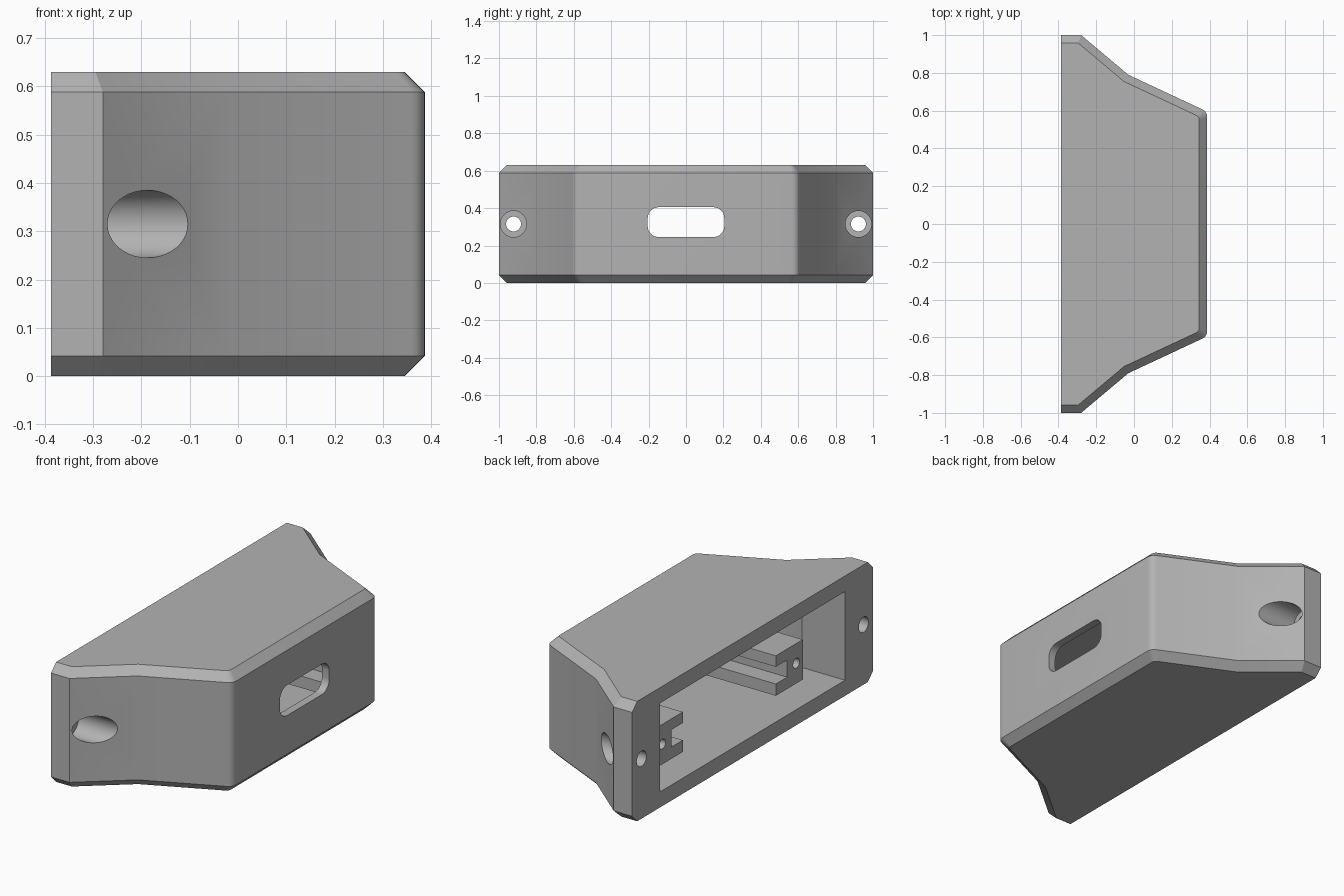
import bpy, math
from mathutils import Vector

cube = bpy.data.objects.get("Cube")
if cube:
    bpy.data.objects.remove(cube)

H, CH, MID = 0.63, 0.042, 0.315
BACK, FRONT = -0.387, 0.387

grey = bpy.data.materials.new("plain_grey")
grey.use_nodes = True
grey.diffuse_color = (0.45, 0.45, 0.45, 1)
grey.node_tree.nodes["Principled BSDF"].inputs["Base Color"].default_value = grey.diffuse_color


def loft(name, rings):
    """Closed solid through rings of equal point count."""
    n = len(rings[0])
    verts = [p for r in rings for p in r]
    faces = [list(range(n))[::-1], [len(verts) - n + i for i in range(n)]]
    for k in range(len(rings) - 1):
        for i in range(n):
            j = (i + 1) % n
            faces.append([k * n + i, k * n + j, (k + 1) * n + j, (k + 1) * n + i])
    me = bpy.data.meshes.new(name)
    me.from_pydata(verts, [], faces)
    me.materials.append(grey)
    ob = bpy.data.objects.new(name, me)
    bpy.context.collection.objects.link(ob)
    return ob


def along_x(name, yz, x0, x1):
    return loft(name, [[(x, y, z) for y, z in yz] for x in (x0, x1)])


def circle(y, z, r, n=40):
    return [(y + r * math.cos(a), z + r * math.sin(a))
            for a in (2 * math.pi * i / n for i in range(n))]


def cut(target, tool):
    mod = target.modifiers.new("cut", "BOOLEAN")
    mod.operation, mod.solver, mod.object = "DIFFERENCE", "EXACT", tool
    bpy.context.view_layer.objects.active = target
    bpy.ops.object.modifier_apply(modifier=mod.name)
    bpy.data.objects.remove(tool)


def mirrored(half):
    """Half outline at positive y, completed counter-clockwise."""
    return [(x, -y) for x, y in half] + half[::-1]


def inset(half, d):
    """Move the side walls inward, keeping the back plane in place."""
    pts = [Vector(p) for p in half] + [Vector((FRONT, 0))]
    normals = []
    for a, b in zip(pts, pts[1:]):
        t = (b - a).normalized()
        normals.append(Vector((t.y, -t.x)))
    out = [pts[0] + normals[0] * d]
    for p, n1, n2 in zip(pts[1:], normals, normals[1:]):
        out.append(p + (n1 + n2) * d / (1 + n1.dot(n2)))
    return [tuple(p) for p in out]


def soften_last(half, r=0.03, n=5):
    """Round the front corner of a half outline."""
    c = Vector(half[-1])
    a = c + (Vector(half[-2]) - c).normalized() * r
    b = c + Vector((0, -r))
    arc = [a * (1 - t) ** 2 + c * 2 * t * (1 - t) + b * t * t
           for t in (i / n for i in range(n + 1))]
    return half[:-1] + [tuple(p) for p in arc]


# Outer housing with chamfered top and bottom rims
outline = [(BACK, 1), (-0.28, 1), (-0.03, 0.79), (FRONT, 0.595)]
wide = mirrored(soften_last(outline))
narrow = mirrored(soften_last(inset(outline, CH), 0.02))
body = loft("housing", [[(x, y, z) for x, y in ring] for ring, z in
                        ((narrow, 0), (wide, CH), (wide, H - CH), (narrow, H))])

# Cavity open at the back, leaving two grooved board rails inside
inner = mirrored([(-0.5, 0.768), (-0.137, 0.768), (-0.06, 0.7), (0.345, 0.52)])
cavity = loft("cavity", [[(x, y, z) for x, y in inner] for z in (0.082, 0.548)])
rail = [(0.386, 0.11), (0.61, 0.11), (0.61, 0.32), (0.386, 0.32),
        (0.386, 0.262), (0.48, 0.262), (0.48, 0.172), (0.386, 0.172)]
for s in (1, -1):
    cut(cavity, along_x("rail", [(s * y, z) for y, z in rail][::s], -0.252, 0.5))
cut(body, cavity)

# Screw holes: mounting holes, their counterbores, and rail pilot holes
for s in (1, -1):
    cut(body, along_x("mount_hole", circle(s * 0.922, MID, 0.04), -0.5, 0))
    cut(body, along_x("counterbore", circle(s * 0.922, MID, 0.07), -0.33, 0.2))
    cut(body, along_x("pilot_hole", circle(s * 0.556, 0.216, 0.026), -0.3, 0))

# Rounded slot through the front wall
r, hy, hz = 0.06, 0.205, 0.08
slot = []
for k, (sy, sz) in enumerate(((1, 1), (-1, 1), (-1, -1), (1, -1))):
    for i in range(9):
        a = math.pi / 2 * (k + i / 8)
        slot.append((sy * (hy - r) + r * math.cos(a),
                     0.325 + sz * (hz - r) + r * math.sin(a)))
cut(body, along_x("slot", slot, 0.2, 0.6))

bpy.ops.object.select_all(action="DESELECT")
body.select_set(True)
bpy.context.view_layer.objects.active = body
bpy.ops.object.shade_smooth_by_angle(angle=math.radians(25))
